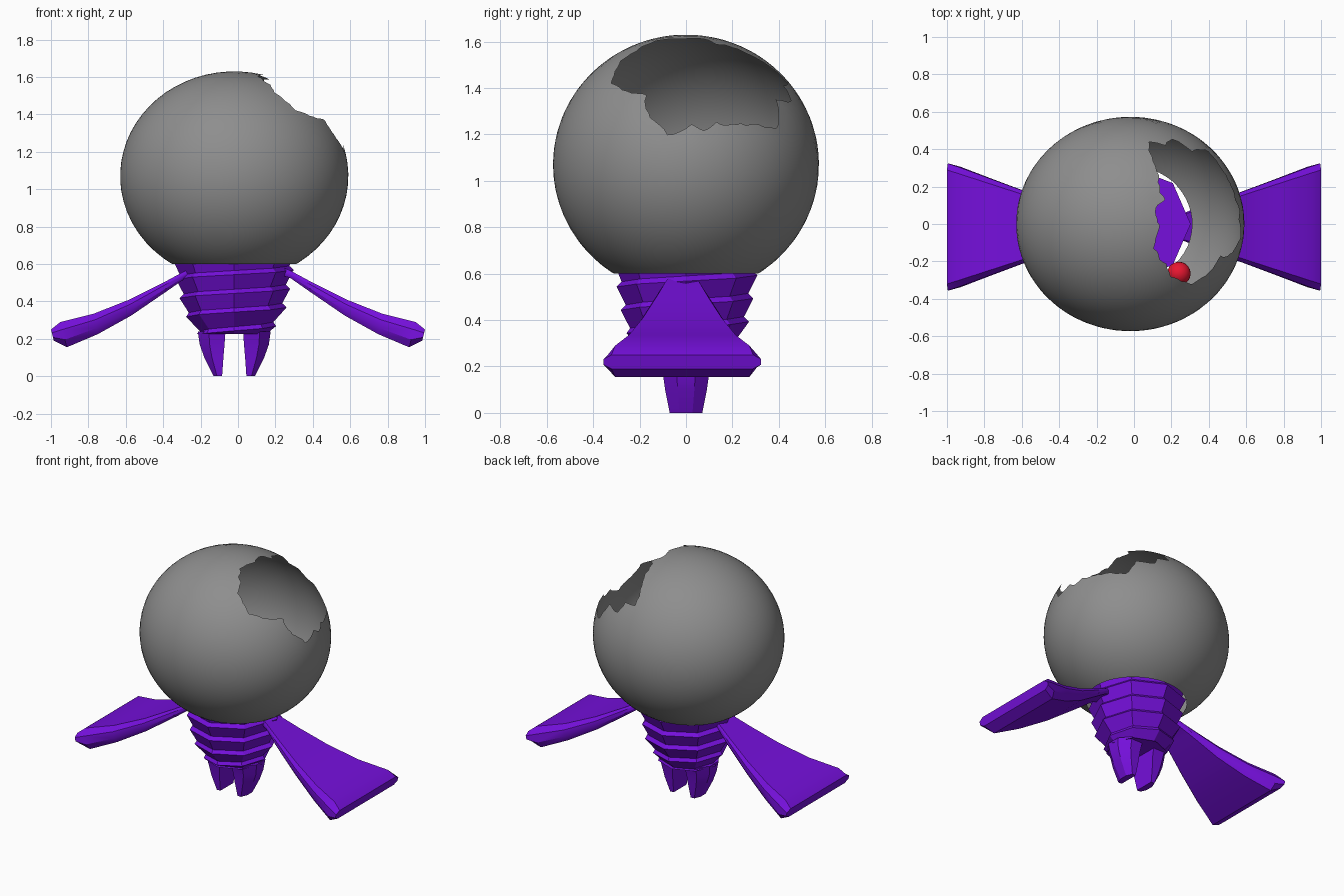
import bpy, bmesh, math, random
from mathutils import Vector

if "Cube" in bpy.data.objects:
    bpy.data.objects.remove(bpy.data.objects["Cube"])
random.seed(4)


def material(name, rgb):
    mat = bpy.data.materials.new(name)
    mat.use_nodes = True
    mat.diffuse_color = (*rgb, 1)
    mat.node_tree.nodes["Principled BSDF"].inputs["Base Color"].default_value = (*rgb, 1)
    return mat


GREY = material("grey shell", (0.27, 0.27, 0.27))
PURPLE = material("purple", (0.18, 0.005, 0.72))
RED = material("red", (0.8, 0.008, 0.03))


def finish(name, bm, mat, smooth=None, recalc=True):
    if recalc:
        bmesh.ops.recalc_face_normals(bm, faces=bm.faces)
    mesh = bpy.data.meshes.new(name)
    bm.to_mesh(mesh)
    bm.free()
    mesh.materials.append(mat)
    obj = bpy.data.objects.new(name, mesh)
    bpy.context.collection.objects.link(obj)
    if smooth:
        bpy.ops.object.select_all(action='DESELECT')
        obj.select_set(True)
        bpy.context.view_layer.objects.active = obj
        bpy.ops.object.shade_smooth_by_angle(angle=math.radians(smooth))
    return obj


def skin(bm, rings, closed=True, caps=False):
    """Join consecutive rings of points with quads."""
    rows = [[bm.verts.new(p) for p in ring] for ring in rings]
    n = len(rows[0])
    for a, b in zip(rows, rows[1:]):
        for i in range(n if closed else n - 1):
            j = (i + 1) % n
            bm.faces.new((a[i], b[i], b[j], a[j]))
    if caps:
        bm.faces.new(rows[0])
        bm.faces.new(rows[-1])


# Broken round shell: a sphere whose pole is the jagged hole
CENTRE = Vector((-0.02, 0, 1.07))
RADII = Vector((0.61, 0.573, 0.56))


def third(a, b):
    return math.sqrt(max(0, 1 - a * a - b * b))


rim = []
for x, y in [(.2, -.28), (.18, -.22), (.11, -.14), (.14, -.03), (.11, .07),
             (.16, .13), (.13, .27), (.08, .44), (.17, .42)]:
    u, v = (x - CENTRE.x) / RADII.x, y / RADII.y
    rim.append(Vector((u, v, third(u, v))))
for y, z in [(.46, 1.34), (.39, 1.35), (.39, 1.23), (.28, 1.25), (.12, 1.25),
             (.08, 1.22), (.02, 1.24), (-.07, 1.2), (-.16, 1.28), (-.17, 1.37),
             (-.28, 1.39), (-.32, 1.43)]:
    v, w = y / RADII.y, (z - CENTRE.z) / RADII.z
    rim.append(Vector((third(v, w), v, w)))

axis = sum(rim, Vector()).normalized()
turn = axis.to_track_quat('Z', 'Y')
polar = []
for p in rim:
    q = turn.inverted() @ p
    polar.append((math.atan2(q.y, q.x), math.acos(q.z)))
polar.sort()
first, last = polar[0], polar[-1]
polar = [(last[0] - math.tau, last[1])] + polar + [(first[0] + math.tau, first[1])]


def rim_angle(phi):
    for (a, s), (b, t) in zip(polar, polar[1:]):
        if a <= phi <= b:
            return s + (t - s) * (phi - a) / max(b - a, 1e-6)
    return last[1]


COLS, ROWS = 96, 28
columns = []
for c in range(COLS):
    phi = -math.pi + math.tau * c / COLS
    columns.append((phi, rim_angle(phi) + random.uniform(-0.015, 0.015)))
rings = []
for r in range(ROWS):
    ring = []
    for phi, start in columns:
        th = start + (math.pi - 0.001 - start) * r / (ROWS - 1)
        d = turn @ Vector((math.sin(th) * math.cos(phi), math.sin(th) * math.sin(phi), math.cos(th)))
        ring.append(CENTRE + d * RADII)
    rings.append(ring)
bm = bmesh.new()
skin(bm, rings)
# Open neck at the bottom of the shell
bmesh.ops.bisect_plane(bm, geom=bm.verts[:] + bm.edges[:] + bm.faces[:],
                       plane_co=(0, 0, 0.6), plane_no=(0, 0, -1), clear_outer=True)
finish("broken_shell", bm, GREY, 60, recalc=False)

# Eight-sided tapered body wrapped in a screw thread
BOTTOM, TOP, PITCH, SIDES = 0.225, 0.68, 0.1, 8


def crest(z):
    if z < 0.36:
        return 0.2 + 0.08 * (z - BOTTOM) / (0.36 - BOTTOM)
    return min(0.28 + 0.19 * (z - 0.36), 0.325)


def body_point(k, z, depth):
    z = min(max(z, BOTTOM), TOP)
    a = math.tau * k / SIDES
    r = crest(z) - depth
    return Vector((-0.022 + r * math.cos(a), 0.95 * r * math.sin(a), z))


bm = bmesh.new()
steps = []
for k in range(SIDES * 8):
    z = -0.01 + PITCH * k / SIDES
    steps.append([body_point(k, z, 0.027), body_point(k, z + 0.078, 0),
                  body_point(k, z + PITCH, 0.027)])
skin(bm, steps, closed=False)
bmesh.ops.remove_doubles(bm, verts=bm.verts, dist=0.0005)
bmesh.ops.dissolve_degenerate(bm, edges=bm.edges, dist=0.0005)
for z, depth in ((BOTTOM, 0.004), (TOP, 0)):
    bm.faces.new([bm.verts.new(body_point(k, z, depth)) for k in range(SIDES)])
finish("threaded_body", bm, PURPLE)

# Flared flippers: upper and lower edge of each section
SECTIONS = [((.2, .6), (.2, .55)), ((.28, .565), (.28, .525)), ((.4, .5), (.38, .455)),
            ((.58, .41), (.57, .325)), ((.77, .335), (.75, .225)),
            ((.95, .29), (.915, .155)), ((1, .25), (.985, .19))]
for name, side in (("left_flipper", 1), ("right_flipper", -1)):
    rings = []
    for up, low in SECTIONS:
        up, low = Vector(up), Vector(low)
        half = 0.08 + 0.36 * (up.x - 0.28)
        ring = []
        for s, t in ((-1, .3), (-.9, 0), (.9, 0), (1, .3), (1, .7), (.9, 1), (-.9, 1), (-1, .7)):
            p = up.lerp(low, t)
            ring.append((side * p.x, -0.016 + s * half, p.y))
        rings.append(ring)
    bm = bmesh.new()
    skin(bm, rings, caps=True)
    finish(name, bm, PURPLE, 35)

# Two tapered prongs below the body: height, inner x, outer x, half depth
PRONG = [(.24, .047, .195, .12), (.17, .052, .185, .1), (.1, .058, .16, .09), (0, .065, .11, .07)]
for name, side in (("left_prong", 1), ("right_prong", -1)):
    rings = []
    for z, inner, outer, y in PRONG:
        mid = inner + (outer - inner) * 0.6
        rings.append([(-0.02 + side * x, s * y, z) for x, s in
                      ((inner, -1), (mid, -1), (outer, -.4), (outer, .4), (mid, 1), (inner, 1))])
    bm = bmesh.new()
    skin(bm, rings, caps=True)
    finish(name, bm, PURPLE, 25)

# Red eyes inside the shell
for name, side in (("left_eye", 1), ("right_eye", -1)):
    bm = bmesh.new()
    bmesh.ops.create_uvsphere(bm, u_segments=20, v_segments=12, radius=0.063)
    bmesh.ops.translate(bm, verts=bm.verts, vec=(-0.02 + side * 0.26, -0.265, 0.76))
    finish(name, bm, RED, 60)
